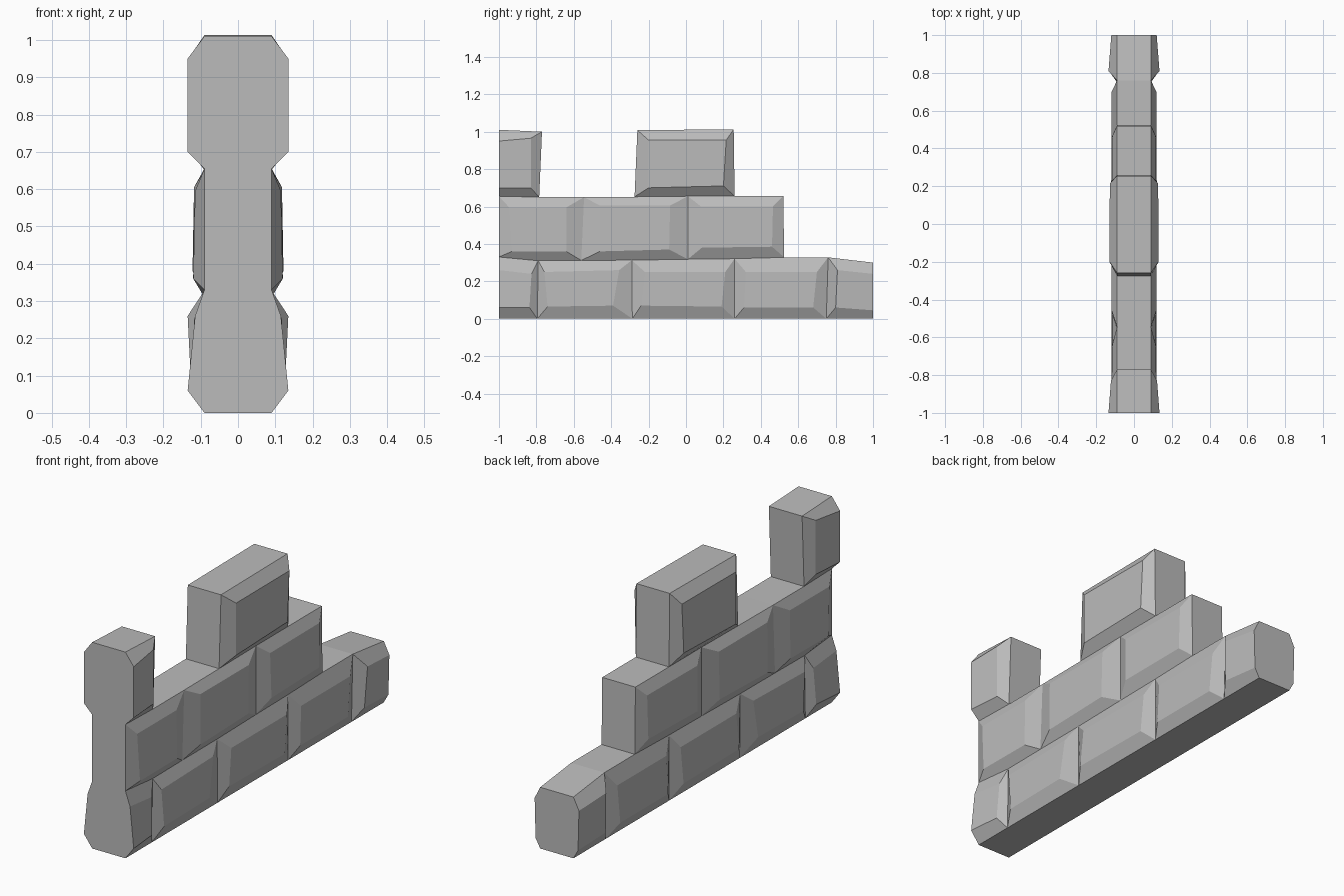
import bpy, bmesh

if "Cube" in bpy.data.objects:
    bpy.data.objects.remove(bpy.data.objects["Cube"])

CORE = 0.09  # half thickness of the wall at the brick joints

# Joint lines between the courses, as (y, z) points
base = [(y, 0.0) for y in (-1, -0.795, -0.287, 0.26, 0.75, 1)]
joint_1 = [(-1, 0.33), (-0.79, 0.31), (-0.56, 0.312), (-0.29, 0.313), (0.01, 0.318),
           (0.26, 0.321), (0.525, 0.328), (0.76, 0.328), (1, 0.30)]
joint_2 = [(-1, 0.655), (-0.785, 0.65), (-0.545, 0.65), (-0.275, 0.652),
           (0.01, 0.655), (0.26, 0.655), (0.52, 0.655)]
top_end = [(-1, 1.01), (-0.77, 1.0)]
top_mid = [(-0.26, 1.008), (0.255, 1.013)]

bm = bmesh.new()


def span(line, y0, y1):
    return [p for p in line if y0 - 0.001 <= p[0] <= y1 + 0.001]


def brick(low, high, pad):
    """Chamfered brick face on both sides. pad: (x, y, z) corners of the raised
    face in the order low left, low right, high right, high left."""
    for s in (1, -1):
        vl = [bm.verts.new((s * CORE, y, z)) for y, z in low]
        vh = [bm.verts.new((s * CORE, y, z)) for y, z in high]
        p = [bm.verts.new((s * x, y, z)) for x, y, z in pad]
        bm.faces.new(p)
        bm.faces.new(vl + [p[1], p[0]])
        bm.faces.new([vl[-1], vh[-1], p[2], p[1]])
        bm.faces.new(vh[::-1] + [p[3], p[2]])
        bm.faces.new([vh[0], vl[0], p[0], p[3]])


# Bottom course
brick(span(base, -1, -0.795), span(joint_1, -1, -0.79),
      [(.135, -1, .06), (.12, -.837, .06), (.112, -.826, .24), (.115, -1, .26)])
brick(span(base, -0.795, -0.287), span(joint_1, -0.79, -0.29),
      [(.118, -.74, .065), (.118, -.39, .07), (.115, -.357, .26), (.115, -.757, .25)])
brick(span(base, -0.287, 0.26), span(joint_1, -0.29, 0.26),
      [(.12, -.24, .07), (.12, .19, .065), (.118, .21, .25), (.118, -.22, .25)])
brick(span(base, 0.26, 0.75), span(joint_1, 0.26, 0.76),
      [(.12, .31, .06), (.12, .68, .06), (.118, .70, .25), (.118, .32, .25)])
brick(span(base, 0.75, 1), span(joint_1, 0.76, 1),
      [(.125, .80, .06), (.115, 1, .045), (.12, 1, .24), (.135, .81, .26)])

# Middle course
brick(span(joint_1, -1, -0.56), span(joint_2, -1, -0.545),
      [(.12, -.93, .36), (.118, -.64, .36), (.115, -.64, .595), (.115, -.945, .595)])
brick(span(joint_1, -0.56, 0.01), span(joint_2, -0.545, 0.01),
      [(.12, -.46, .36), (.12, -.09, .37), (.118, -.085, .605), (.118, -.46, .605)])
brick(span(joint_1, 0.01, 0.525), span(joint_2, 0.01, 0.52),
      [(.122, .085, .38), (.118, .46, .385), (.115, .465, .60), (.118, .08, .60)])

# Top blocks
brick(span(joint_2, -1, -0.785), top_end,
      [(.135, -1, .70), (.122, -.83, .70), (.122, -.83, .965), (.135, -1, .95)])
brick(span(joint_2, -0.275, 0.26), top_mid,
      [(.13, -.20, .70), (.128, .20, .71), (.128, .215, .955), (.13, -.20, .955)])

# Ledges, ends and underside: a strip across the wall along its stepped outline
outline = (base + span(joint_1, 0.525, 1)[::-1] + span(joint_2, 0.26, 0.52)[::-1]
           + top_mid[::-1] + span(joint_2, -0.785, -0.275)[::-1]
           + top_end[::-1] + [joint_2[0], joint_1[0]])
for a, b in zip(outline, outline[1:] + outline[:1]):
    bm.faces.new([bm.verts.new((x, *p)) for x, p in
                  ((-CORE, a), (CORE, a), (CORE, b), (-CORE, b))])

# Weld everything into one closed shell
bmesh.ops.remove_doubles(bm, verts=bm.verts[:], dist=0.0005)
bmesh.ops.recalc_face_normals(bm, faces=bm.faces[:])
mesh = bpy.data.meshes.new("broken_brick_wall")
bm.to_mesh(mesh)
bm.free()

stone = bpy.data.materials.new("grey_stone")
stone.diffuse_color = (0.5, 0.5, 0.5, 1)
stone.use_nodes = True
stone.node_tree.nodes["Principled BSDF"].inputs["Base Color"].default_value = stone.diffuse_color
mesh.materials.append(stone)
wall = bpy.data.objects.new("broken_brick_wall", mesh)
bpy.context.collection.objects.link(wall)
